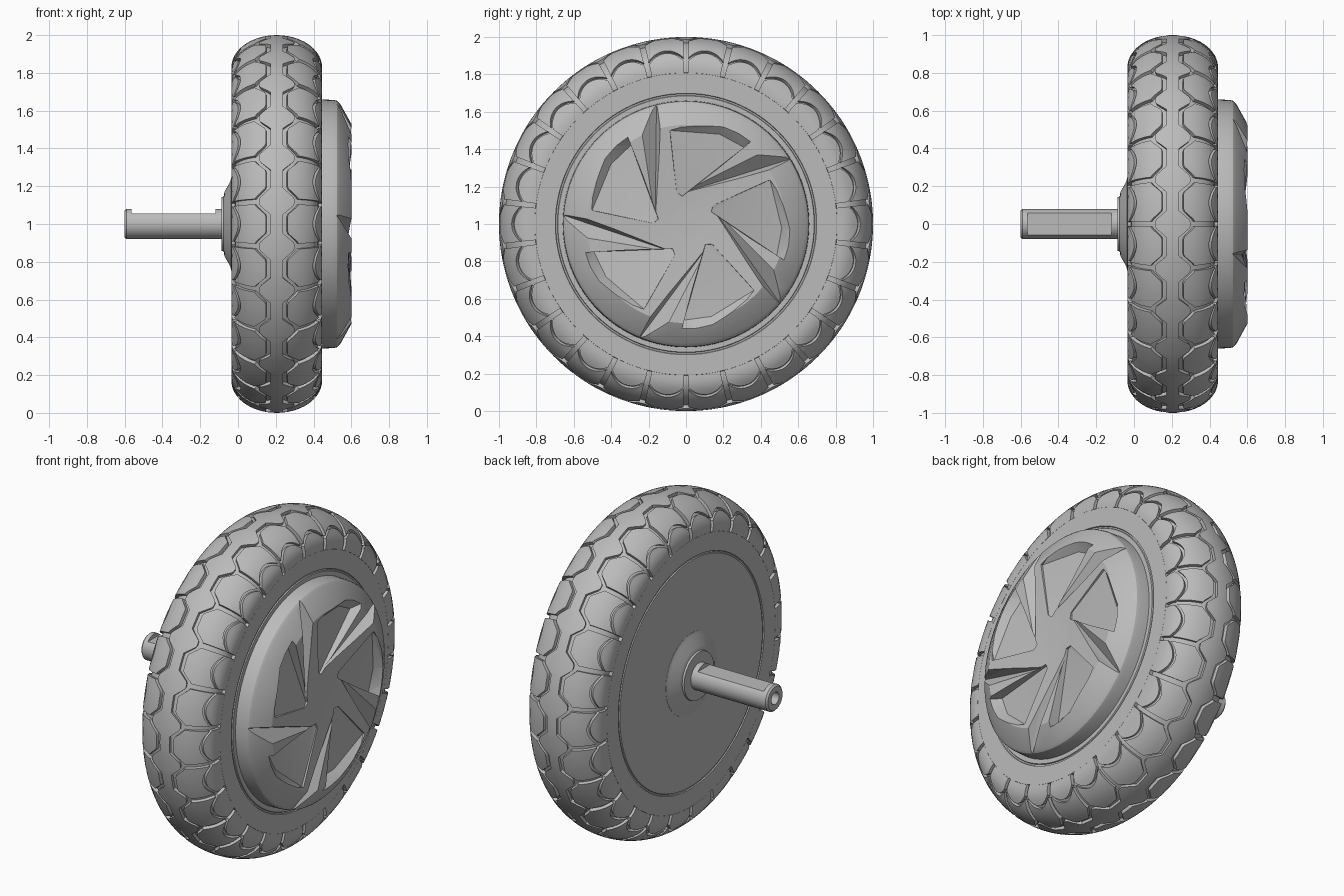
import bpy, bmesh
from math import sin, cos, pi, radians
from mathutils import Vector, Matrix

cube = bpy.data.objects.get("Cube")
if cube:
    bpy.data.objects.remove(cube, do_unlink=True)

grey = bpy.data.materials.new("grey")
grey.use_nodes = True
grey.diffuse_color = (0.5, 0.5, 0.5, 1)
grey.node_tree.nodes["Principled BSDF"].inputs["Base Color"].default_value = (0.5, 0.5, 0.5, 1)

BLOCKS = 26
MID, HALF_W, R_SIDE, CROWN = 0.205, 0.24, 0.83, 0.17
DEPTH = 0.02


def polar(x, r, a):
    """Point on a ring around the axle, angle from the top."""
    return Vector((x, r * sin(a), 1 + r * cos(a)))


def finish(bm, name):
    bmesh.ops.remove_doubles(bm, verts=bm.verts, dist=1e-5)
    bmesh.ops.recalc_face_normals(bm, faces=bm.faces)
    mesh = bpy.data.meshes.new(name)
    bm.to_mesh(mesh)
    bm.free()
    mesh.materials.append(grey)
    ob = bpy.data.objects.new(name, mesh)
    bpy.context.collection.objects.link(ob)
    return ob


def activate(ob):
    bpy.ops.object.select_all(action="DESELECT")
    ob.select_set(True)
    bpy.context.view_layer.objects.active = ob


def smooth(ob, angle=30):
    activate(ob)
    bpy.ops.object.shade_smooth_by_angle(angle=radians(angle))


def lathe(name, profile, steps=104):
    """Revolve (x, radius) points around the axle."""
    bm = bmesh.new()
    rings = [[bm.verts.new(polar(x, r, 2 * pi * i / steps)) for i in range(steps)]
             for x, r in profile if r > 0]
    for lo, hi in zip(rings, rings[1:]):
        for i in range(steps):
            j = (i + 1) % steps
            bm.faces.new((lo[i], lo[j], hi[j], hi[i]))
    bm.faces.new(rings[0])
    bm.faces.new(rings[-1])
    return finish(bm, name)


def cut(ob, cutter):
    cutter.hide_render = True
    mod = ob.modifiers.new("cut", "BOOLEAN")
    mod.operation, mod.solver, mod.object = "DIFFERENCE", "EXACT", cutter
    activate(ob)
    bpy.ops.object.modifier_apply(modifier=mod.name)
    bpy.data.objects.remove(cutter, do_unlink=True)


# --- tire: carcass, with flat sidewalls and a thin bead line ---
def carcass_side(s):
    w = MID + s * HALF_W
    return [(w, 0.05), (w, 0.685), (w - s * 0.006, 0.688), (w - s * 0.006, 0.696),
            (w, 0.699), (w, 0.808), (w - s * DEPTH, 0.81)]


crown = [(MID + (HALF_W - DEPTH) * sin(p), R_SIDE + (CROWN - DEPTH) * cos(p))
         for p in (radians(-90 + 7.5 * k) for k in range(25))]
smooth(lathe("tire", carcass_side(-1) + crown + carcass_side(1)[::-1]))


# --- tread blocks, mapped from (u across, a around) onto the crown ---
def tread_point(u, a, drop):
    s, m = (1 if u >= 0 else -1), abs(u)
    p = min(m, 1) * pi / 2
    x = MID + s * (HALF_W - drop) * sin(p)
    r = R_SIDE + (CROWN - drop) * cos(p) - max(m - 1, 0) * 0.12
    return polar(x, r, a)


def spread(lo, hi, n):
    return [lo + (hi - lo) * k / n for k in range(n + 1)]


def patch(bm, sector, lo, hi, t0, t1, nt, ns, side=1, walls=True):
    """Curved raised block between two edge functions, with walls down to the carcass."""
    ts = [(t, 0) for t in spread(t0, t1, nt)]
    if walls:
        ts = [(t0, DEPTH)] + ts + [(t1, DEPTH)]
    vs = [(0, DEPTH)] + [(v, 0) for v in spread(0, 1, ns)] + [(1, DEPTH)]
    grid = [[bm.verts.new(tread_point(side * (lo(t) + (hi(t) - lo(t)) * v),
                                      (sector + t) * 2 * pi / BLOCKS, max(dt, dv)))
             for v, dv in vs] for t, dt in ts]
    for a, b in zip(grid, grid[1:]):
        for k in range(len(vs) - 1):
            quad = (a[k], a[k + 1], b[k + 1], b[k])
            if (quad[0].co - quad[2].co).length > 1e-6:
                bm.faces.new(quad)


def zigzag(t):
    d = abs(t - 0.5) * 2
    return 0.12 + 0.17 * max(0, min(1, (d - 0.4) / 0.45))


def scallop(t):
    return 0.62 + 0.24 * (abs(t - 0.5) * 2) ** 2


bands, shoulders, outers = bmesh.new(), bmesh.new(), bmesh.new()
for i in range(BLOCKS):
    patch(bands, i, lambda t: 0.035 - zigzag(t), lambda t: zigzag(t) - 0.035,
          0, 1, 20, 6, walls=False)
    for side in (-1, 1):
        patch(shoulders, i, lambda t: zigzag(t) + 0.035, lambda t: scallop(t) - 0.03,
              0.06, 0.94, 16, 5, side)
        patch(outers, i, lambda t: scallop(t) + 0.03, lambda t: 1.18,
              0.06, 0.94, 12, 5, side)
for bm, name in ((bands, "center_tread"), (shoulders, "shoulder_blocks"), (outers, "outer_blocks")):
    smooth(finish(bm, name))

# --- motor cover with five swirling pockets and grooves ---
cover = lathe("motor_cover", [(0.42, 0.05), (0.42, 0.66), (0.505, 0.657), (0.525, 0.652),
                              (0.54, 0.638), (0.6, 0.53), (0.57, 0.1), (0.57, 0.05)])


def hull_cutter(name, low, top, turn):
    """Convex cutter: low points are (y, z, x) from the axle, top ones are (y, z)."""
    bm = bmesh.new()
    for y, z, x in low + [(y, z, 0.66) for y, z in top]:
        bm.verts.new((x, y, z))
    res = bmesh.ops.convex_hull(bm, input=bm.verts)
    junk = {g for g in res["geom_interior"] + res["geom_unused"] if isinstance(g, bmesh.types.BMVert)}
    bmesh.ops.delete(bm, geom=list(junk), context="VERTS")
    bmesh.ops.transform(bm, verts=bm.verts,
                        matrix=Matrix.Translation((0, 0, 1)) @ Matrix.Rotation(turn, 4, "X"))
    return finish(bm, name)


pocket_low = [(-0.085, 0.50, 0.586), (-0.05, 0.17, 0.57), (-0.02, 0.15, 0.56),
              (0.18, 0.48, 0.55), (0.31, 0.41, 0.535)]
pocket_top = [(-0.085, 0.50), (0.24, 0.60), (0.40, 0.485), (-0.02, 0.14), (-0.06, 0.19)]
groove_low = [(-0.04, 0.16, 0.572), (0.63, 0.37, 0.515)]
groove_top = [(-0.04, 0.165), (0.54, 0.51), (0.62, 0.325), (-0.04, 0.125)]
for k in range(5):
    turn = k * 2 * pi / 5
    cut(cover, hull_cutter("pocket_cutter", pocket_low, pocket_top, turn))
    cut(cover, hull_cutter("groove_cutter", groove_low, groove_top, turn))
smooth(cover, 20)

# --- rear hub boss and axle with a flat and an end bore ---
smooth(lathe("hub_boss", [(-0.02, 0.25), (-0.036, 0.245), (-0.042, 0.222), (-0.072, 0.17),
                          (-0.076, 0.145), (-0.088, 0.143), (-0.088, 0.02)], 64))
axle = lathe("axle", [(-0.53, 0.01), (-0.53, 0.036), (-0.6, 0.036), (-0.6, 0.07),
                      (-0.59, 0.08), (-0.05, 0.08), (-0.05, 0.01)], 48)
bm = bmesh.new()
bmesh.ops.create_cube(bm, size=1, matrix=Matrix.Translation((-0.3425, 0, 1.105))
                      @ Matrix.Diagonal((0.445, 0.3, 0.1, 1)))
cut(axle, finish(bm, "flat_cutter"))
smooth(axle)
